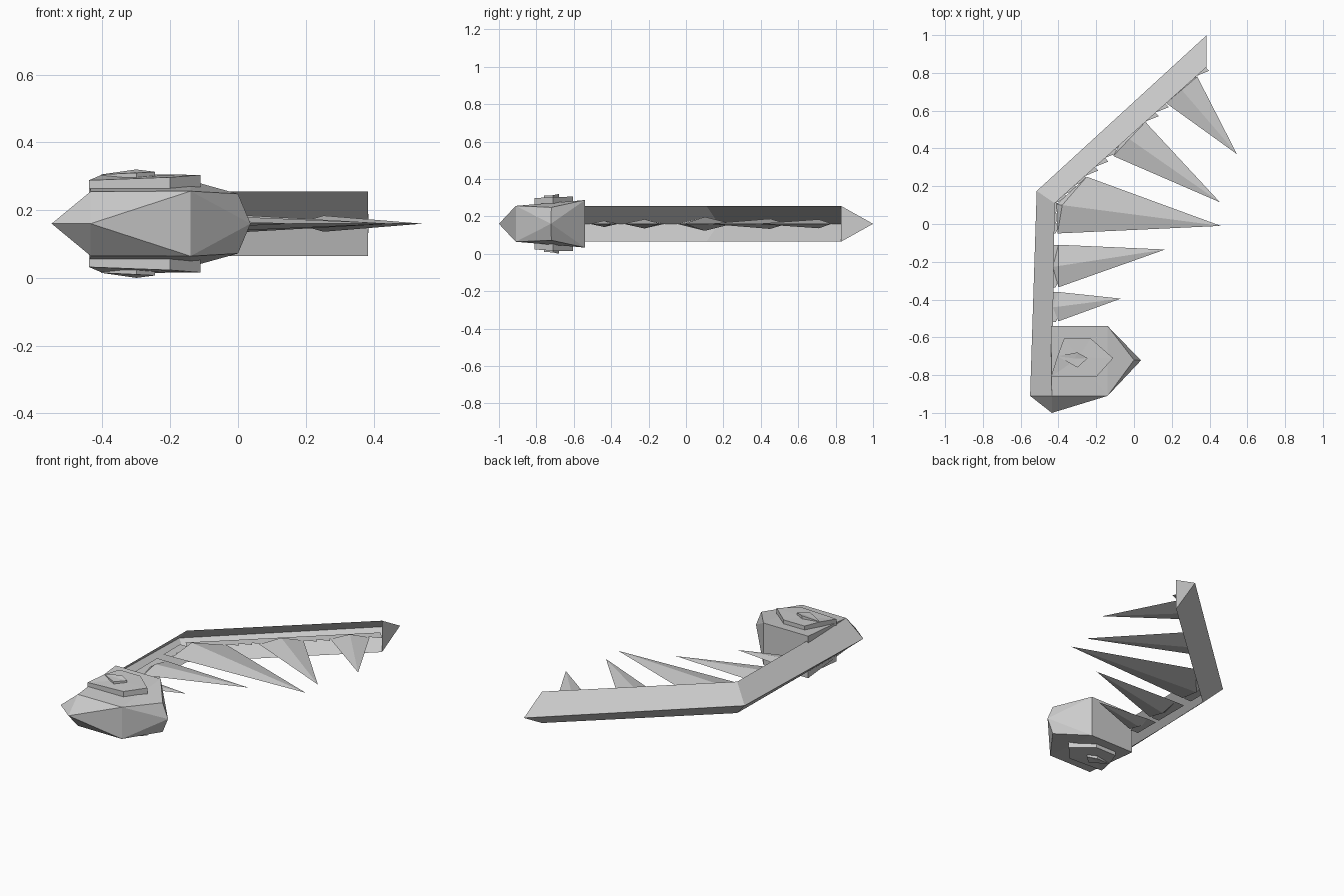
import bpy, bmesh
from mathutils import Vector

if "Cube" in bpy.data.objects:
    bpy.data.objects.remove(bpy.data.objects["Cube"])

MID = 0.16  # height of the symmetry plane


def add_object(name, bm, mirror=True):
    """Turn a bmesh into an object, mirrored about the middle plane."""
    bmesh.ops.recalc_face_normals(bm, faces=bm.faces)
    me = bpy.data.meshes.new(name)
    bm.to_mesh(me)
    bm.free()
    ob = bpy.data.objects.new(name, me)
    ob.location.z = MID
    bpy.context.collection.objects.link(ob)
    if mirror:
        mod = ob.modifiers.new("mirror", 'MIRROR')
        mod.use_axis = (False, False, True)
        mod.merge_threshold = 0.0005
    return ob


def mesh(name, points, faces, mirror=True):
    bm = bmesh.new()
    vs = [bm.verts.new(p) for p in points]
    for f in faces:
        bm.faces.new([vs[i] for i in f])
    return add_object(name, bm, mirror)


# Spine: bent V-shaped shell, ridge outside, open groove inside
H = 0.095
ridge = [(-0.55, -0.91, 0), (-0.515, 0.175, 0), (0.385, 1.0, 0)]
rim = [(-0.435, -0.91, H), (-0.42, 0.11, H), (0.383, 0.83, H)]
mesh("spine", ridge + rim + [(0.383, 0.83, 0), (-0.435, -1.0, 0)],
     [(0, 1, 4, 3), (1, 2, 5, 4), (2, 6, 5), (0, 3, 7)])

# Head: faceted block with a pointed nose
half = [(-0.435, -0.91, 0.095), (-0.14, -0.91, 0.096), (0.0, -0.72, 0.088),
        (-0.14, -0.54, 0.127), (-0.44, -0.54, 0.127)]
bm = bmesh.new()
for x, y, z in half:
    bm.verts.new((x, y, z))
    bm.verts.new((x, y, -z))
bm.verts.new((-0.435, -1.0, 0))
bm.verts.new((0.037, -0.722, 0))
bmesh.ops.convex_hull(bm, input=bm.verts)
add_object("head", bm, mirror=False)


# Spiral plates stepping up on both cheeks
def plate(name, top, base):
    n = len(top)
    pts = list(top) + [(x, y, base) for x, y, z in top]
    c = sum((Vector(p) for p in top), Vector()) / n
    faces = [(i, (i + 1) % n, n + (i + 1) % n, n + i) for i in range(n)]
    faces += [(i, (i + 1) % n, 2 * n) for i in range(n)]
    mesh(name, pts + [c], faces)


plate("spiral_outer", [(-0.44, -0.81, 0.128), (-0.2, -0.81, 0.137), (-0.11, -0.71, 0.144),
                       (-0.23, -0.605, 0.145), (-0.37, -0.605, 0.145), (-0.405, -0.70, 0.143)], 0.09)
plate("spiral_inner", [(-0.405, -0.70, 0.145), (-0.3, -0.76, 0.150),
                       (-0.245, -0.71, 0.153), (-0.3, -0.68, 0.16)], 0.12)

# Teeth: flat diamond-section spikes (base start, base end, tip)
teeth = [((-0.40, -0.515), (-0.40, -0.36), (-0.07, -0.395)),
         ((-0.40, -0.335), (-0.40, -0.11), (0.165, -0.135)),
         ((-0.405, -0.05), (-0.25, 0.25), (0.46, -0.01)),
         ((-0.11, 0.36), (0.06, 0.54), (0.455, 0.115)),
         ((0.17, 0.64), (0.335, 0.78), (0.545, 0.37))]
for k, (a, b, t) in enumerate(teeth):
    a, b, t = (Vector((*p, 0)) for p in (a, b, t))
    m = (a + b) / 2
    if k == 2:
        m = Vector((-0.38, 0.1, 0))  # wraps the bend in the spine
    m.z = 0.11 * (b - a).length
    root = Vector((m.x, m.y, 0)) - (t - m).normalized() * 0.03
    root.z = 0
    mesh(f"tooth_{k + 1}", [a, b, t, m, root],
         [(0, 3, 2), (3, 1, 2), (0, 4, 3), (4, 1, 3)])


# Gum: thin saw-edged sheet in the groove
def gum(name, start, end, count):
    s, e = Vector((*start, 0)), Vector((*end, 0))
    d = (e - s) / count
    out = Vector((d.y, -d.x, 0)).normalized()
    bm = bmesh.new()
    for i in range(count):
        p, q = s + d * i, s + d * (i + 1)
        pts = [p - out * 0.05, q - out * 0.05, q, q + out * 0.026, p]
        bm.faces.new([bm.verts.new(v) for v in pts])
    add_object(name, bm, mirror=False)


gum("gum_1", (-0.415, -0.52), (-0.415, -0.36), 3)
gum("gum_2", (-0.415, -0.335), (-0.415, -0.11), 4)
gum("gum_3", (-0.415, -0.05), (-0.415, 0.11), 3)
gum("gum_4", (-0.42, 0.11), (0.38, 0.83), 15)
